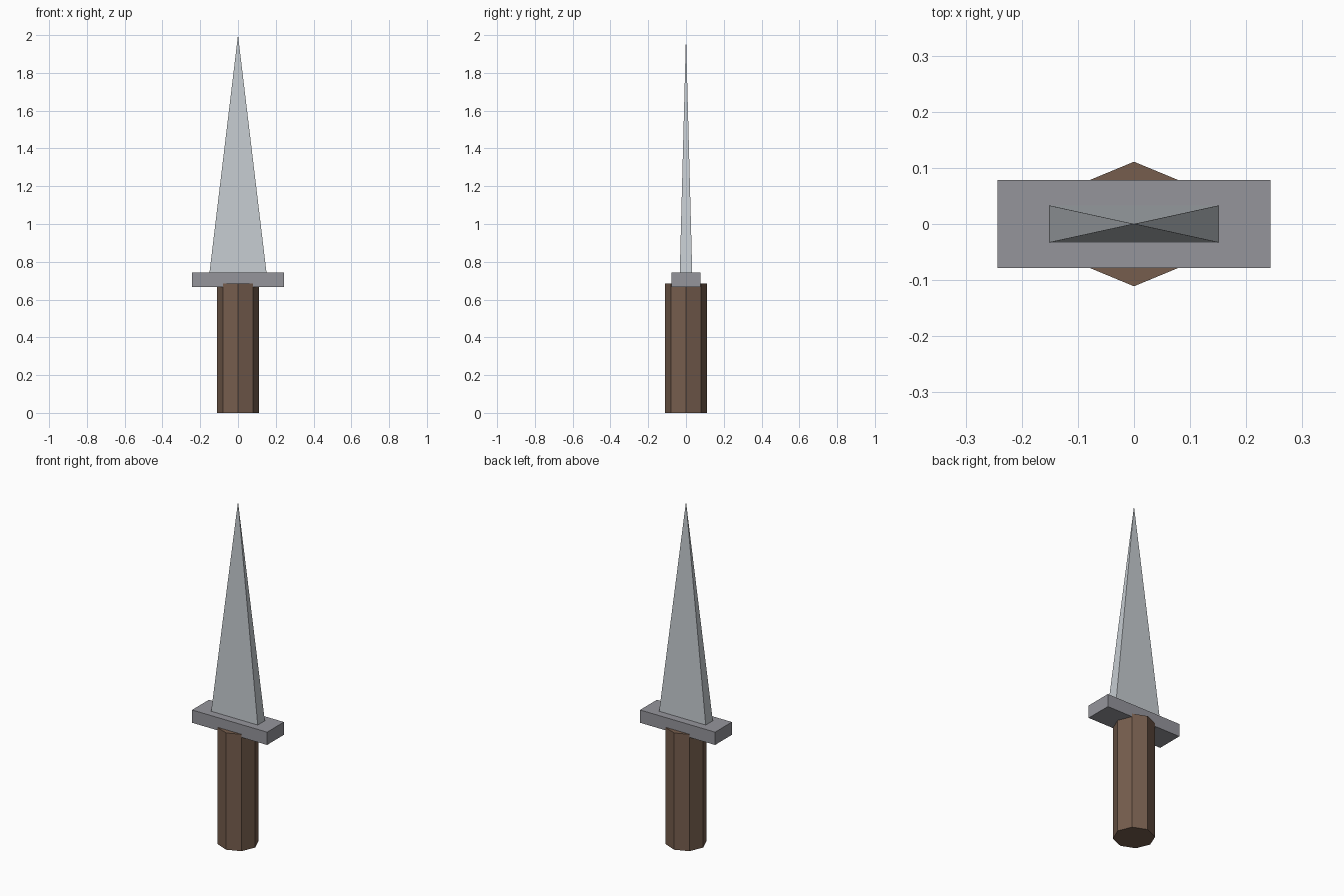
import bpy, bmesh, math
from mathutils import Matrix

if "Cube" in bpy.data.objects:
    bpy.data.objects.remove(bpy.data.objects["Cube"])


def material(name, rgb):
    m = bpy.data.materials.new(name)
    m.diffuse_color = (*rgb, 1.0)
    m.use_nodes = True
    m.node_tree.nodes["Principled BSDF"].inputs["Base Color"].default_value = m.diffuse_color
    return m


def add_part(name, bm, mat):
    bmesh.ops.recalc_face_normals(bm, faces=bm.faces)
    mesh = bpy.data.meshes.new(name)
    bm.to_mesh(mesh)
    bm.free()
    mesh.materials.append(mat)
    obj = bpy.data.objects.new(name, mesh)
    bpy.context.collection.objects.link(obj)
    return obj


steel = material("pale steel", (0.56, 0.60, 0.63))
iron = material("grey iron", (0.30, 0.30, 0.33))
wood = material("brown wood", (0.18, 0.11, 0.075))

# Grip: octagonal prism with corners on the axes
GRIP_TOP, GRIP_RADIUS = 0.685, 0.111
bm = bmesh.new()
bmesh.ops.create_cone(bm, cap_ends=True, segments=8,
                      radius1=GRIP_RADIUS, radius2=GRIP_RADIUS, depth=GRIP_TOP,
                      matrix=Matrix.Translation((0, 0, GRIP_TOP / 2)))
add_part("grip", bm, wood)

# Guard: flat crossbar
GUARD_LOW, GUARD_TOP = 0.667, 0.742
bm = bmesh.new()
bmesh.ops.create_cube(bm, size=1.0)
bmesh.ops.scale(bm, verts=bm.verts, vec=(0.487, 0.156, GUARD_TOP - GUARD_LOW))
bmesh.ops.translate(bm, verts=bm.verts, vec=(0, 0, (GUARD_LOW + GUARD_TOP) / 2))
add_part("guard", bm, iron)

# Blade: four-sided pyramid rising from the guard to a point
bm = bmesh.new()
base = [bm.verts.new((x, y, GUARD_TOP))
        for x, y in ((-0.151, -0.033), (0.151, -0.033), (0.151, 0.033), (-0.151, 0.033))]
tip = bm.verts.new((0, 0, 2.0))
bm.faces.new(base)
for i in range(4):
    bm.faces.new((base[i], base[(i + 1) % 4], tip))
add_part("blade", bm, steel)
